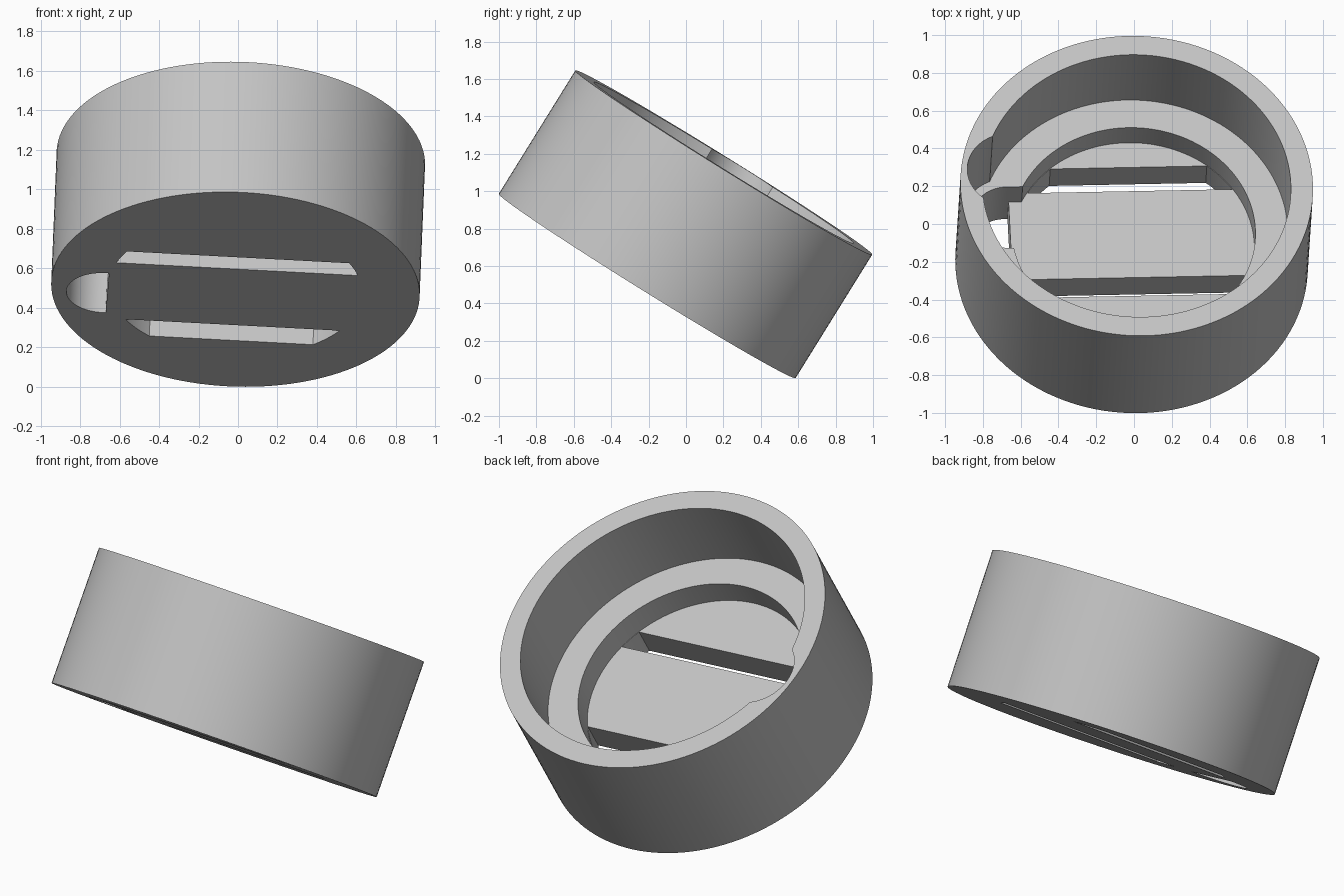
import bpy, bmesh, math
from mathutils import Matrix, Vector

cube = bpy.data.objects.get("Cube")
if cube:
    bpy.data.objects.remove(cube, do_unlink=True)

# Main dimensions, along the cup's own axis
OUTER, INNER, WELL = 0.934, 0.817, 0.645
HEIGHT, LEDGE, FLOOR = 0.777, 0.322, 0.17

grey = bpy.data.materials.new("light grey")
grey.use_nodes = True
colour = (0.55, 0.55, 0.55, 1)
grey.diffuse_color = colour
grey.node_tree.nodes["Principled BSDF"].inputs["Base Color"].default_value = colour


def arc(radius, start, end, steps, centre=(0, 0)):
    """Points along a circular arc, both ends included."""
    angles = [start + (end - start) * i / steps for i in range(steps + 1)]
    return [(centre[0] + radius * math.cos(a), centre[1] + radius * math.sin(a)) for a in angles]


def circle(radius, centre=(0, 0), steps=128):
    return arc(radius, 0, math.tau, steps, centre)[:-1]


def prism(name, outline, low, high):
    """Extrude a flat counter-clockwise outline from low to high."""
    bm = bmesh.new()
    face = bm.faces.new([bm.verts.new((x, y, low)) for x, y in outline])
    result = bmesh.ops.extrude_face_region(bm, geom=[face])
    top = [g for g in result["geom"] if isinstance(g, bmesh.types.BMVert)]
    bmesh.ops.translate(bm, verts=top, vec=(0, 0, high - low))
    bmesh.ops.recalc_face_normals(bm, faces=bm.faces)
    mesh = bpy.data.meshes.new(name)
    bm.to_mesh(mesh)
    bm.free()
    mesh.materials.append(grey)
    obj = bpy.data.objects.new(name, mesh)
    bpy.context.collection.objects.link(obj)
    return obj


def cut(body, outline, low, high):
    """Subtract a prism from the body and discard the cutter."""
    cutter = prism("cutter", outline, low, high)
    cutter.hide_render = True
    mod = body.modifiers.new("cut", "BOOLEAN")
    mod.operation, mod.solver, mod.object = "DIFFERENCE", "EXACT", cutter
    bpy.context.view_layer.objects.active = body
    bpy.ops.object.modifier_apply(modifier=mod.name)
    bpy.data.objects.remove(cutter, do_unlink=True)


def band(radius, low, high):
    """Strip of a disc between two parallel chords."""
    a, b = math.asin(low / radius), math.asin(high / radius)
    return arc(radius, a, b, 8) + arc(radius, math.pi - b, math.pi - a, 8)


# Round body with a stepped bore
body = prism("round_housing", circle(OUTER), 0, HEIGHT)
cut(body, circle(INNER), LEDGE, HEIGHT + 0.1)
cut(body, circle(WELL), FLOOR, LEDGE + 0.1)

# Two long slots through the floor
for low, high in ((-0.309, -0.195), (0.343, 0.491)):
    cut(body, band(WELL - 0.002, low, high), -0.1, FLOOR + 0.03)

# Side pocket in the wall, opening through the ledge and floor
cut(body, circle(0.226, (-0.667, 0.115), 64), LEDGE, HEIGHT + 0.1)
cx, cy, r = -0.663, 0.1, 0.19
hole = arc(r, math.pi / 2, math.pi * 1.5, 32, (cx, cy))
cut(body, hole + [(-0.645, cy - r), (-0.645, cy + r)], -0.1, LEDGE + 0.05)
cut(body, [(-0.655, cy - r), (-0.45, cy - r), (-0.45, cy + r), (-0.655, cy + r)],
    FLOOR, LEDGE + 0.05)

# Smooth the curved walls, keep the rims sharp
bpy.ops.object.select_all(action="DESELECT")
body.select_set(True)
bpy.context.view_layer.objects.active = body
bpy.ops.object.shade_smooth_by_angle(angle=math.radians(30))

# Lean the whole housing backwards
axis = Vector((0.035, 0.527, 0.849)).normalized()
side = Vector((1, 0.02, -0.052))
side = (side - axis * side.dot(axis)).normalized()
turn = Matrix((side, axis.cross(side), axis)).transposed().to_4x4()
body.data.transform(Matrix.Translation((-0.013, -0.2075, 0.4965)) @ turn)
low = min(v.co.z for v in body.data.vertices)
body.data.transform(Matrix.Translation((0, 0, -low)))
